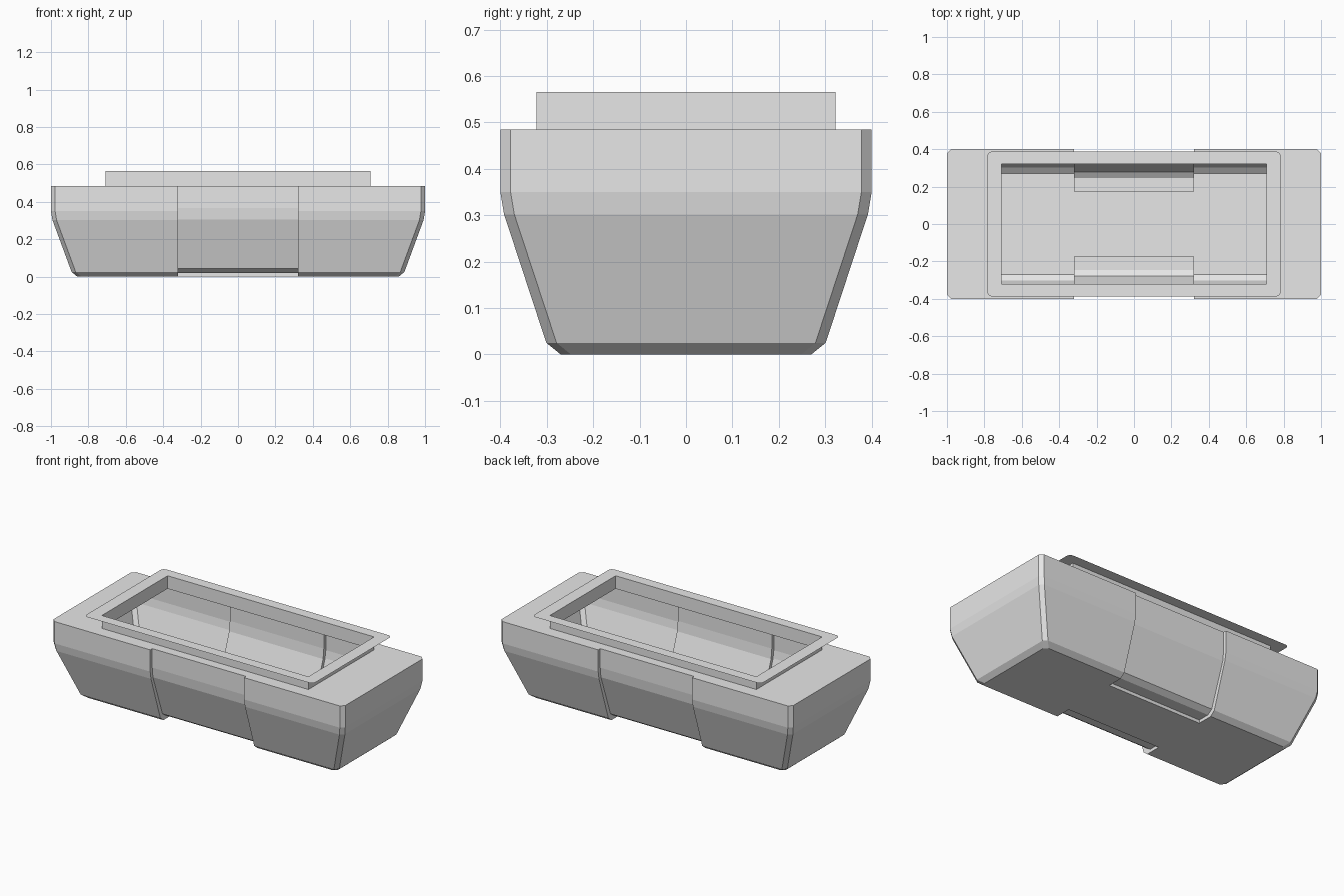
import bpy
import bmesh

if "Cube" in bpy.data.objects:
    bpy.data.objects.remove(bpy.data.objects["Cube"], do_unlink=True)

GREY = bpy.data.materials.new("light_grey")
GREY.use_nodes = True
GREY.diffuse_color = (0.8, 0.8, 0.8, 1)
GREY.node_tree.nodes["Principled BSDF"].inputs["Base Color"].default_value = (0.8, 0.8, 0.8, 1)

TOP, RIM = 0.485, 0.565        # deck and collar heights
OPEN_X, OPEN_Y = 0.708, 0.322  # opening half sizes
NOTCH = 0.322                  # half width of the recessed side bands
CUT = 0.022                    # corner chamfer

# Hull levels from the top down: half length, half width, height
HULL = [(1, 0.4, TOP), (1, 0.4, 0.35), (0.992, 0.392, 0.302),
        (0.89, 0.301, 0.025), (0.86, 0.27, 0)]
HULL += [HULL[-1]] * 2
# Recessed band, which wraps under the floor: half width, height
BAND = [(0.38, TOP), (0.38, 0.367), (0.373, 0.305), (0.279, 0.042),
        (0.246, 0.02), (0.173, 0.02), (0.173, 0)]


def finish(name, bm, recalc=True):
    bmesh.ops.remove_doubles(bm, verts=bm.verts, dist=1e-5)
    if recalc:
        bmesh.ops.recalc_face_normals(bm, faces=bm.faces)
    mesh = bpy.data.meshes.new(name)
    bm.to_mesh(mesh)
    bm.free()
    mesh.materials.append(GREY)
    obj = bpy.data.objects.new(name, mesh)
    bpy.context.scene.collection.objects.link(obj)


def add_face(bm, points):
    # Drop repeated points so tapering columns close cleanly
    unique = list(dict.fromkeys(points))
    if len(unique) > 2:
        bm.faces.new([bm.verts.new(p) for p in unique])


def hull_ring(level):
    hx, hy, z = HULL[level]
    by, bz = BAND[level]
    half = [(hx, -hy + CUT, z), (hx, hy - CUT, z), (hx - CUT, hy, z),
            (NOTCH, hy, z), (NOTCH, by, bz), (-NOTCH, by, bz),
            (-NOTCH, hy, z), (-hx + CUT, hy, z)]
    return half + [(-x, -y, z) for x, y, z in half]


def rectangle(hx, hy, z):
    return [(hx, -hy, z), (hx, hy, z), (-hx, hy, z), (-hx, -hy, z)]


def loft(bm, lower, upper):
    n = len(lower)
    for i in range(n):
        j = (i + 1) % n
        add_face(bm, [lower[i], lower[j], upper[j], upper[i]])


def fill_between(bm, *loops):
    # Flat sheet with the later loops as holes
    edges = []
    for loop in loops:
        verts = [bm.verts.new(p) for p in loop]
        edges += [bm.edges.new((v, verts[i - 1])) for i, v in enumerate(verts)]
    bmesh.ops.triangle_fill(bm, edges=edges, use_beauty=True, normal=(0, 0, 1))


# Hull: thin shell with recessed bands, floor and open deck
bm = bmesh.new()
rings = [hull_ring(i) for i in range(len(HULL))]
for upper, lower in zip(rings, rings[1:]):
    loft(bm, lower, upper)
fill_between(bm, rings[-1])
fill_between(bm, rings[0], rectangle(OPEN_X, OPEN_Y, TOP))
finish("hull", bm)

# Collar: upright walls around the opening
bm = bmesh.new()
loft(bm, rectangle(OPEN_X, OPEN_Y, TOP), rectangle(OPEN_X, OPEN_Y, RIM))
finish("collar", bm, recalc=False)

# Flange: thin sheet around the top of the collar with clipped corners
bm = bmesh.new()
FX, FY = 0.785, 0.387
half = [(FX, -FY + CUT, RIM), (FX, FY - CUT, RIM),
        (FX - CUT / 3, FY - CUT / 3, RIM),
        (FX - CUT, FY, RIM), (-FX + CUT, FY, RIM),
        (-FX + CUT / 3, FY - CUT / 3, RIM)]
outline = half + [(-x, -y, z) for x, y, z in half]
fill_between(bm, outline, rectangle(OPEN_X, OPEN_Y, RIM))
for face in bm.faces:
    face.normal_update()
    if face.normal.z < 0:
        face.normal_flip()
finish("flange", bm, recalc=False)
